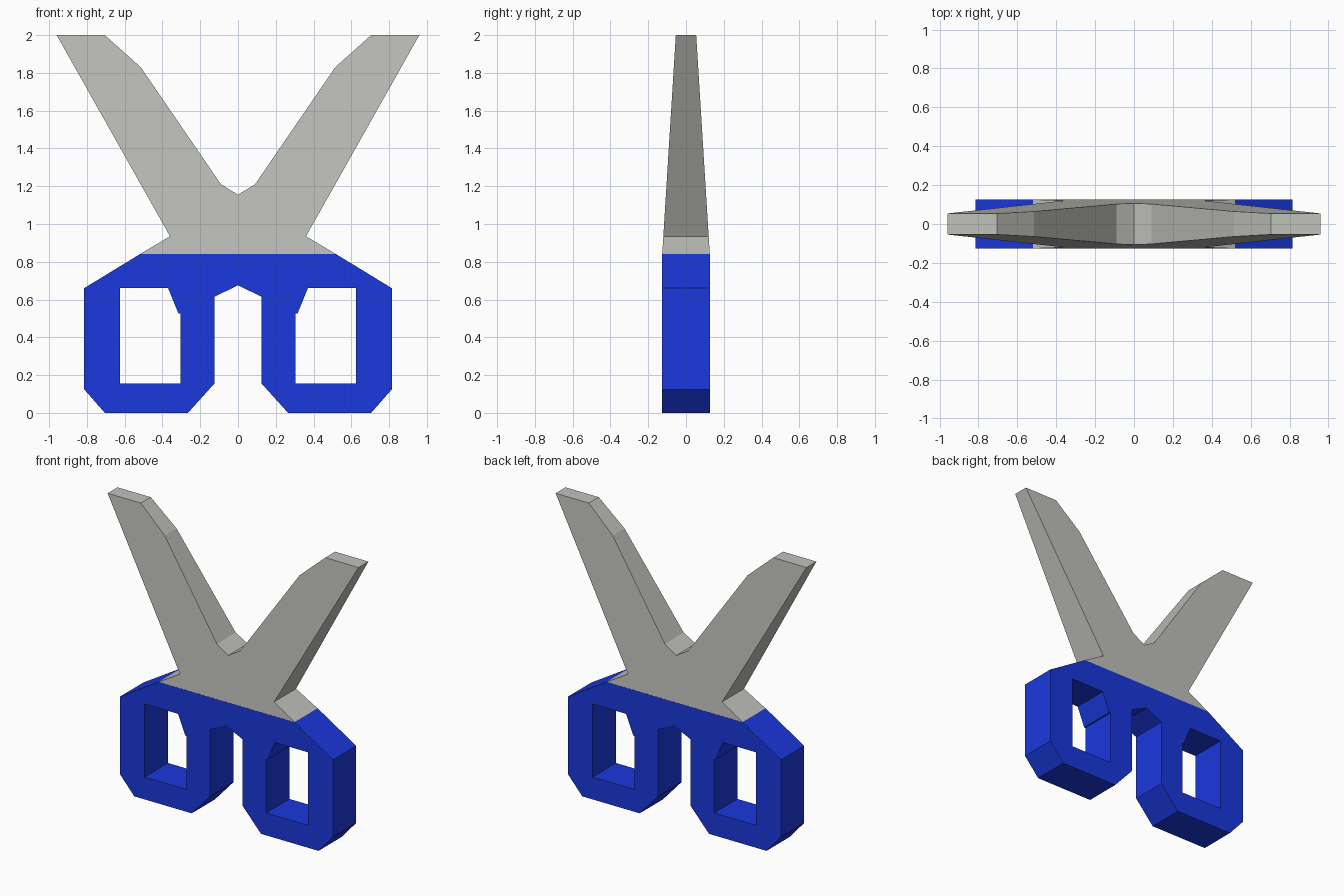
import bpy, bmesh
from mathutils import Matrix

if "Cube" in bpy.data.objects:
    bpy.data.objects.remove(bpy.data.objects["Cube"])

BASE_Z, TIP_Z = 0.84, 2.0


def mirrored(half):
    """Close a left-half outline with its mirror image, skipping points on x = 0."""
    return half + [(-x, z) for x, z in reversed(half) if x != 0]


def flip(loop):
    return [(-x, z) for x, z in loop]


def plate(name, loops, half_depth, colour):
    """Extrude front-view outlines (first outer, rest holes) into a flat-faced plate."""
    curve = bpy.data.curves.new(name + "_outline", 'CURVE')
    curve.dimensions = '2D'
    curve.fill_mode = 'BOTH'
    curve.extrude = 1.0
    for loop in loops:
        spline = curve.splines.new('POLY')
        spline.points.add(len(loop) - 1)
        for p, (x, z) in zip(spline.points, loop):
            p.co = (x, z, 0, 1)
        spline.use_cyclic_u = True
    temp = bpy.data.objects.new(name + "_outline", curve)
    bpy.context.collection.objects.link(temp)
    graph = bpy.context.evaluated_depsgraph_get()
    mesh = bpy.data.meshes.new_from_object(temp.evaluated_get(graph))
    bpy.data.objects.remove(temp)

    bm = bmesh.new()
    bm.from_mesh(mesh)
    bm.transform(Matrix.Rotation(1.5707963, 4, 'X'))
    for v in bm.verts:
        v.co.y *= half_depth(v.co.z)
    bmesh.ops.remove_doubles(bm, verts=bm.verts, dist=0.0005)
    bmesh.ops.recalc_face_normals(bm, faces=bm.faces)
    for f in bm.faces:
        f.smooth = False
    bm.to_mesh(mesh)
    bm.free()

    mesh.name = name
    mat = bpy.data.materials.new(name + "_colour")
    mat.diffuse_color = (*colour, 1)
    mat.use_nodes = True
    mat.node_tree.nodes["Principled BSDF"].inputs["Base Color"].default_value = mat.diffuse_color
    mesh.materials.clear()
    mesh.materials.append(mat)
    obj = bpy.data.objects.new(name, mesh)
    bpy.context.collection.objects.link(obj)
    return obj


# Handles: two finger loops joined by a bridge
handle = mirrored([(0, 0.675), (-0.125, 0.615), (-0.125, 0.155), (-0.265, 0),
                   (-0.705, 0), (-0.815, 0.125), (-0.815, 0.66), (-0.52, BASE_Z)])
hole = [(-0.625, 0.155), (-0.305, 0.155), (-0.305, 0.525),
        (-0.315, 0.525), (-0.37, 0.66), (-0.625, 0.66)]
plate("handles", [handle, hole, flip(hole)], lambda z: 0.127, (0.01, 0.04, 0.72))

# Blades: open crossed pair, thinning towards the tips
blades = mirrored([(0, 1.155), (-0.09, 1.21), (-0.515, 1.83), (-0.705, TIP_Z),
                   (-0.96, TIP_Z), (-0.36, 0.935), (-0.52, BASE_Z)])
plate("blades", [blades],
      lambda z: 0.126 + (0.054 - 0.126) * (z - BASE_Z) / (TIP_Z - BASE_Z),
      (0.53, 0.54, 0.5))
